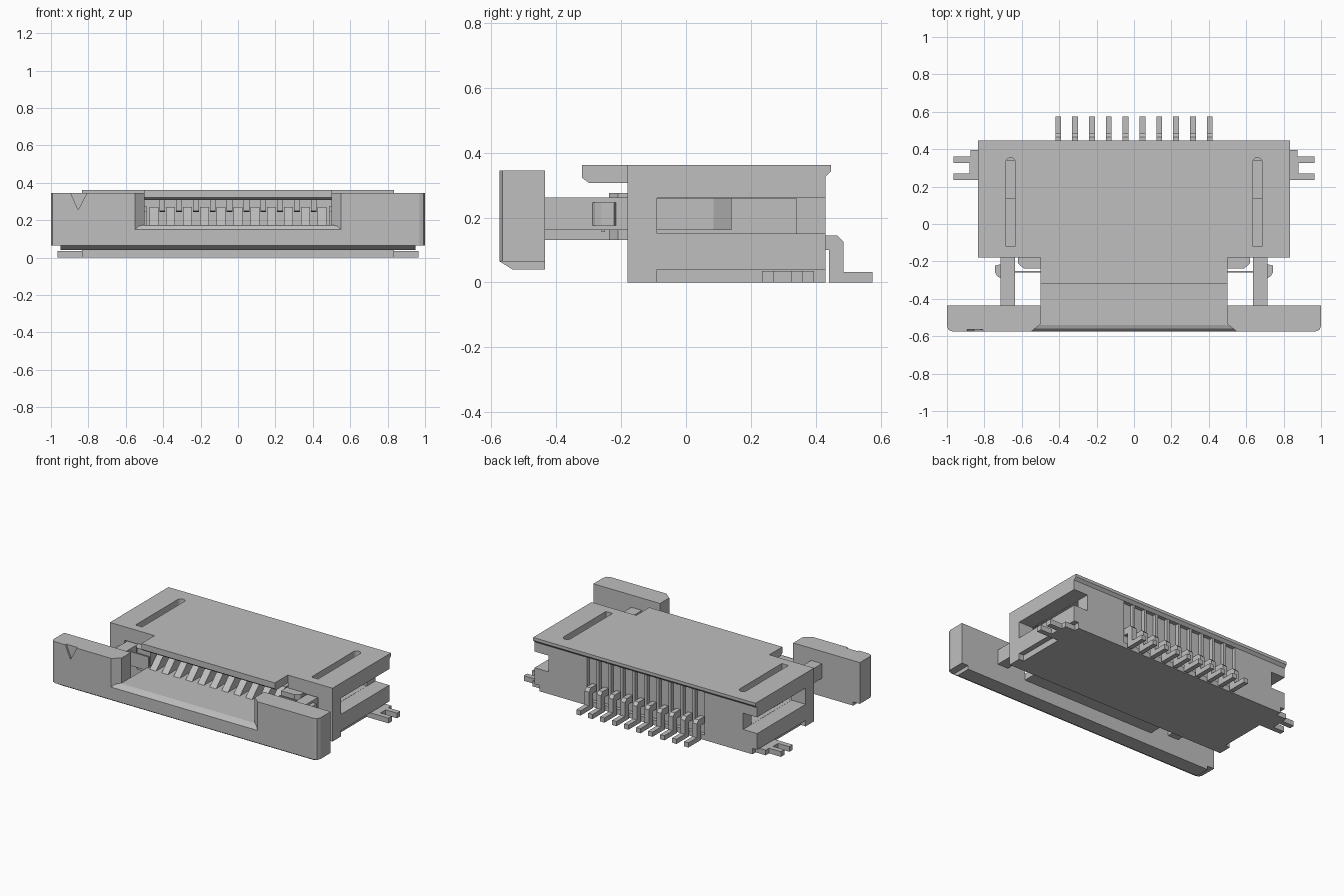
import bpy, bmesh, math
from mathutils import Vector

if "Cube" in bpy.data.objects:
    bpy.data.objects.remove(bpy.data.objects["Cube"], do_unlink=True)

mat = bpy.data.materials.new("plain grey")
mat.use_nodes = True
GREY = (0.52, 0.52, 0.52, 1)
mat.diffuse_color = GREY
mat.node_tree.nodes["Principled BSDF"].inputs["Base Color"].default_value = GREY


def prism(name, axis, profile, lo, hi):
    """Extrude a 2D profile along x (y,z points), y (x,z points) or z (x,y points)."""
    place = {"x": lambda a, b, t: (t, a, b),
             "y": lambda a, b, t: (a, t, b),
             "z": lambda a, b, t: (a, b, t)}[axis]
    bm = bmesh.new()
    face = bm.faces.new([bm.verts.new(place(a, b, lo)) for a, b in profile])
    ext = bmesh.ops.extrude_face_region(bm, geom=[face])
    verts = [g for g in ext["geom"] if isinstance(g, bmesh.types.BMVert)]
    bmesh.ops.translate(bm, vec=Vector(place(0, 0, hi - lo)), verts=verts)
    bmesh.ops.recalc_face_normals(bm, faces=bm.faces)
    mesh = bpy.data.meshes.new(name)
    bm.to_mesh(mesh)
    bm.free()
    ob = bpy.data.objects.new(name, mesh)
    mesh.materials.append(mat)
    bpy.context.collection.objects.link(ob)
    return ob


def box(name, x0, x1, y0, y1, z0, z1):
    return prism(name, "z", [(x0, y0), (x1, y0), (x1, y1), (x0, y1)], z0, z1)


def span(s, a, b):
    """Mirror an x interval to side s."""
    return sorted((s * a, s * b))


def cut(target, cutter):
    mod = target.modifiers.new("cut", "BOOLEAN")
    mod.operation, mod.solver, mod.object = "DIFFERENCE", "EXACT", cutter
    bpy.context.view_layer.objects.active = target
    bpy.ops.object.modifier_apply(modifier=mod.name)
    bpy.data.objects.remove(cutter, do_unlink=True)


PINS = [(i - 4.5) * 0.09 for i in range(10)]

# Housing: block with an overhanging bevelled rear edge
housing = prism("housing", "x", [(-0.18, 0), (0.43, 0), (0.43, 0.325), (0.447, 0.342),
                                 (0.447, 0.362), (-0.18, 0.362)], -0.835, 0.835)
# Cable mouth
cut(housing, box("cutter", -0.5, 0.5, -0.3, 0.2, 0.125, 0.322))
for s in (-1, 1):
    # Side slot, open to the rear, with a deeper pocket for the latch arm
    cut(housing, box("cutter", *span(s, 0.73, 0.95), -0.09, 0.6, 0.15, 0.26))
    cut(housing, box("cutter", *span(s, 0.62, 0.80), -0.09, 0.34, 0.151, 0.259))
    # Arm passage through the front wall
    cut(housing, box("cutter", *span(s, 0.625, 0.725), -0.3, -0.05, 0.152, 0.27))
    # Round-ended slot in the top
    a, b = span(s, 0.635, 0.685)
    c, r = (a + b) / 2, (b - a) / 2
    arc = [(c + r * math.cos(t * math.pi / 8), 0.33 + r * math.sin(t * math.pi / 8))
           for t in range(9)]
    cut(housing, prism("cutter", "z", arc + [(a, -0.12), (b, -0.12)], 0.2, 0.5))
    # Recess along the lower side edge
    cut(housing, box("cutter", *span(s, 0.80, 0.95), -0.09, 0.6, -0.1, 0.04))
# Rear grooves behind the contacts
for x in PINS:
    cut(housing, box("cutter", x - 0.036, x + 0.036, 0.405, 0.6, 0.035, 0.325))

# Overhanging top lip above the mouth
prism("top_lip", "x", [(-0.32, 0.362), (-0.32, 0.322), (-0.30, 0.307),
                       (-0.18, 0.307), (-0.18, 0.362)], -0.5, 0.5)

# Contacts: rear gull-wing legs and inner spring beams
for i, x in enumerate(PINS, 1):
    prism(f"contact_leg_{i}", "x", [(0.40, 0.145), (0.465, 0.145), (0.485, 0.125),
                                    (0.485, 0.032), (0.575, 0.032), (0.575, 0),
                                    (0.44, 0), (0.44, 0.10), (0.40, 0.10)],
          x - 0.016, x + 0.016)
    prism(f"contact_beam_{i}", "x", [(-0.17, 0.31), (0.2, 0.31), (0.2, 0.27), (-0.11, 0.27),
                                     (-0.14, 0.245), (-0.17, 0.25)], x - 0.016, x + 0.016)

# Sliding tray with dividers between the contacts
box("slider_tray", -0.5, 0.5, -0.45, 0.1, 0.13, 0.175)
for i in range(11):
    x = (i - 5) * 0.09
    prism(f"tray_divider_{i + 1}", "x", [(-0.27, 0.175), (0.1, 0.175), (0.1, 0.27),
                                         (-0.17, 0.27)], x - 0.024, x + 0.024)

# Slider front bar: low rounded centre and two tall grips
prism("slider_bar", "x", [(-0.575, 0.065), (-0.535, 0.04), (-0.435, 0.04), (-0.435, 0.175),
                          (-0.54, 0.175), (-0.56, 0.168), (-0.575, 0.15)], -0.95, 0.95)
for s, side in ((-1, "right"), (1, "left")):
    grip = prism(f"{side}_grip", "z",
                 [(s * 0.55, -0.575), (s * 0.97, -0.575), (s * 0.991, -0.566), (s, -0.545),
                  (s, -0.435), (s * 0.5, -0.435), (s * 0.5, -0.535)], 0.065, 0.345)
    if s < 0:
        # Triangular position mark
        cut(grip, prism("cutter", "y", [(-0.90, 0.36), (-0.80, 0.36), (-0.855, 0.255)],
                        -0.6, -0.563))
    # Latch arm with a tapered end
    prism(f"{side}_arm", "z", [(s * 0.635, -0.44), (s * 0.715, -0.44), (s * 0.715, 0.085),
                               (s * 0.69, 0.14), (s * 0.635, 0.14)], 0.162, 0.262)
    # Catch on the outside of the arm
    prism(f"{side}_catch", "z", [(s * 0.71, -0.29), (s * 0.73, -0.28), (s * 0.743, -0.26),
                                 (s * 0.743, -0.222), (s * 0.71, -0.215)], 0.175, 0.247)
    # Guide block and thin link beside the tray
    prism(f"{side}_guide", "z", [(s * 0.49, -0.17), (s * 0.49, -0.238), (s * 0.59, -0.238),
                                 (s * 0.62, -0.21), (s * 0.62, -0.17)], 0.13, 0.275)
    box(f"{side}_link", *span(s, 0.49, 0.64), -0.26, -0.25, 0.155, 0.25)
    # Forked solder tab
    prism(f"{side}_solder_tab", "z",
          [(s * 0.78, 0.235), (s * 0.965, 0.235), (s * 0.965, 0.27), (s * 0.88, 0.27),
           (s * 0.88, 0.325), (s * 0.965, 0.325), (s * 0.965, 0.36), (s * 0.875, 0.36),
           (s * 0.875, 0.395), (s * 0.78, 0.395)], 0, 0.035)
